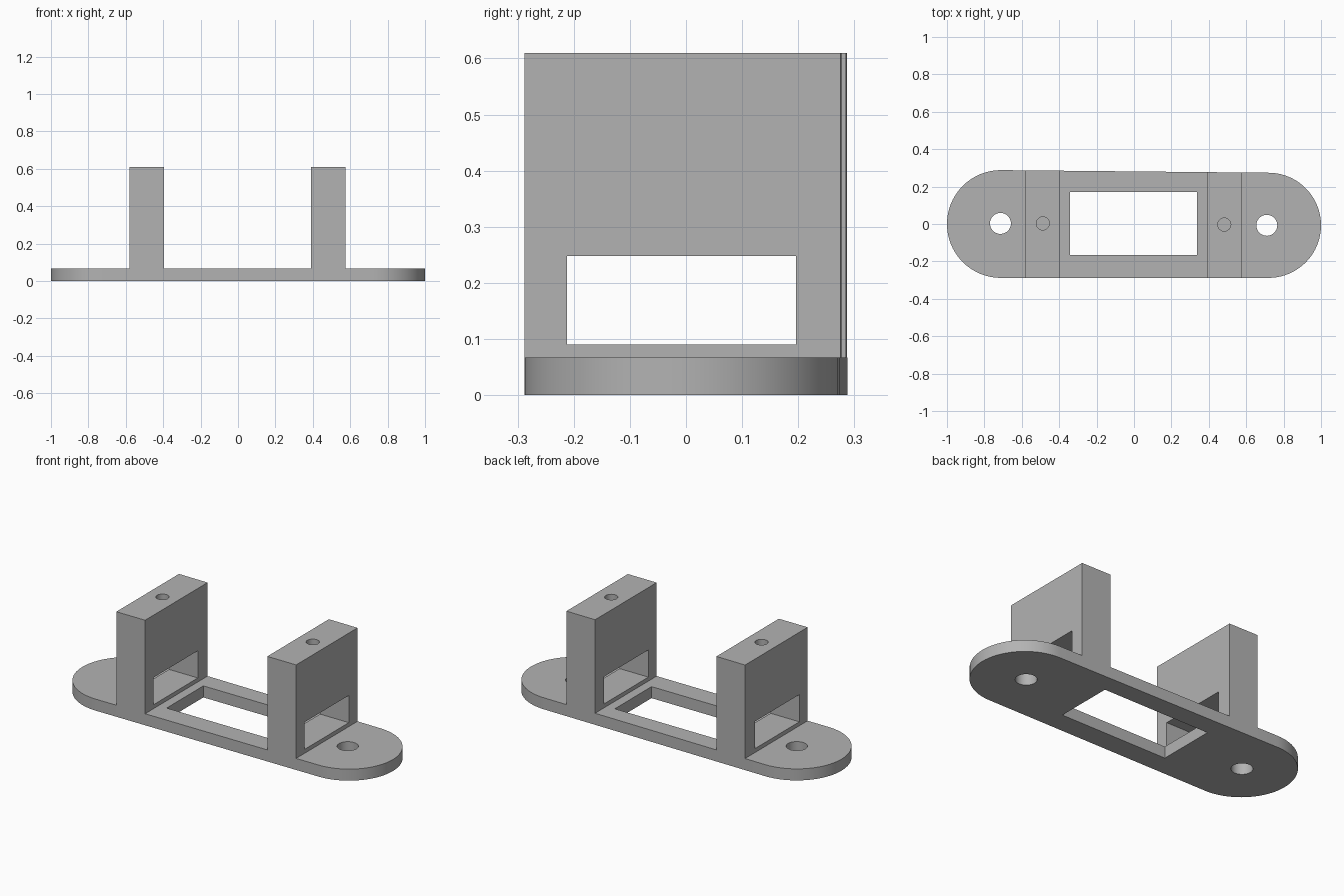
import bpy, bmesh
from math import pi, cos, sin, radians

cube = bpy.data.objects.get("Cube")
if cube:
    bpy.data.objects.remove(cube)

grey = bpy.data.materials.new("plain grey")
grey.use_nodes = True
COLOUR = (0.45, 0.45, 0.45, 1)
grey.diffuse_color = COLOUR
grey.node_tree.nodes["Principled BSDF"].inputs["Base Color"].default_value = COLOUR

FRONT, BASE_TOP, POST_TOP = -0.288, 0.067, 0.61
END_L, R_L = -0.712, 0.288      # centre and radius of the rounded ends
END_R, R_R = 0.719, 0.281


def prism(name, outline, z0, z1):
    """Extrude a flat outline from z0 to z1."""
    bm = bmesh.new()
    face = bm.faces.new([bm.verts.new((x, y, z0)) for x, y in outline])
    up = bmesh.ops.extrude_face_region(bm, geom=[face])["geom"]
    verts = [v for v in up if isinstance(v, bmesh.types.BMVert)]
    bmesh.ops.translate(bm, verts=verts, vec=(0, 0, z1 - z0))
    bmesh.ops.recalc_face_normals(bm, faces=bm.faces)
    mesh = bpy.data.meshes.new(name)
    bm.to_mesh(mesh)
    bm.free()
    mesh.materials.append(grey)
    ob = bpy.data.objects.new(name, mesh)
    bpy.context.collection.objects.link(ob)
    return ob


def arc(cx, cy, r, start, end, steps):
    angles = [start + (end - start) * i / steps for i in range(steps + 1)]
    return [(cx + r * cos(a), cy + r * sin(a)) for a in angles]


def circle(cx, cy, r):
    return arc(cx, cy, r, 0, 2 * pi, 48)[:-1]


def rect(x0, x1, y0, y1):
    return [(x0, y0), (x1, y0), (x1, y1), (x0, y1)]


def back(x):
    """Back edge, which tapers slightly towards the left end."""
    t = (x - END_L) / (END_R - END_L)
    y_r = FRONT + 2 * R_R
    return R_L + (y_r - R_L) * t


def combine(target, other, operation):
    mod = target.modifiers.new(operation.lower(), 'BOOLEAN')
    mod.object, mod.operation, mod.solver = other, operation, 'EXACT'
    bpy.context.view_layer.objects.active = target
    bpy.ops.object.modifier_apply(modifier=mod.name)
    bpy.data.objects.remove(other)


# Base plate with rounded ends
outline = arc(END_R, FRONT + R_R, R_R, -pi / 2, pi / 2, 40)
outline += arc(END_L, FRONT + R_L, R_L, pi / 2, 3 * pi / 2, 40)
bracket = prism("mounting_bracket", outline, 0, BASE_TOP)

# Upright posts rising from the plate
POSTS = [(-0.58, -0.395, 0.003), (0.39, 0.575, -0.003)]
for x0, x1, _ in POSTS:
    foot = [(x0, FRONT), (x1, FRONT), (x1, back(x1)), (x0, back(x0))]
    combine(bracket, prism("post", foot, 0, POST_TOP), 'UNION')

# Central opening, cable windows, screw holes and pilot holes
combine(bracket, prism("opening", rect(-0.343, 0.337, -0.165, 0.172), -0.1, 0.2), 'DIFFERENCE')
for x0, x1, hole_y in POSTS:
    window = prism("window", rect(x0 - 0.03, x1 + 0.03, -0.212, 0.196), 0.09, 0.248)
    combine(bracket, window, 'DIFFERENCE')
    pilot = prism("pilot", circle((x0 + x1) / 2, hole_y, 0.035), 0.36, 0.7)
    combine(bracket, pilot, 'DIFFERENCE')
for x, y in [(-0.714, 0.003), (0.71, -0.007)]:
    combine(bracket, prism("screw_hole", circle(x, y, 0.056), -0.1, 0.2), 'DIFFERENCE')

# Smooth round walls, keep the edges sharp
bpy.ops.object.select_all(action='DESELECT')
bracket.select_set(True)
bpy.context.view_layer.objects.active = bracket
bpy.ops.object.shade_smooth_by_angle(angle=radians(30))
